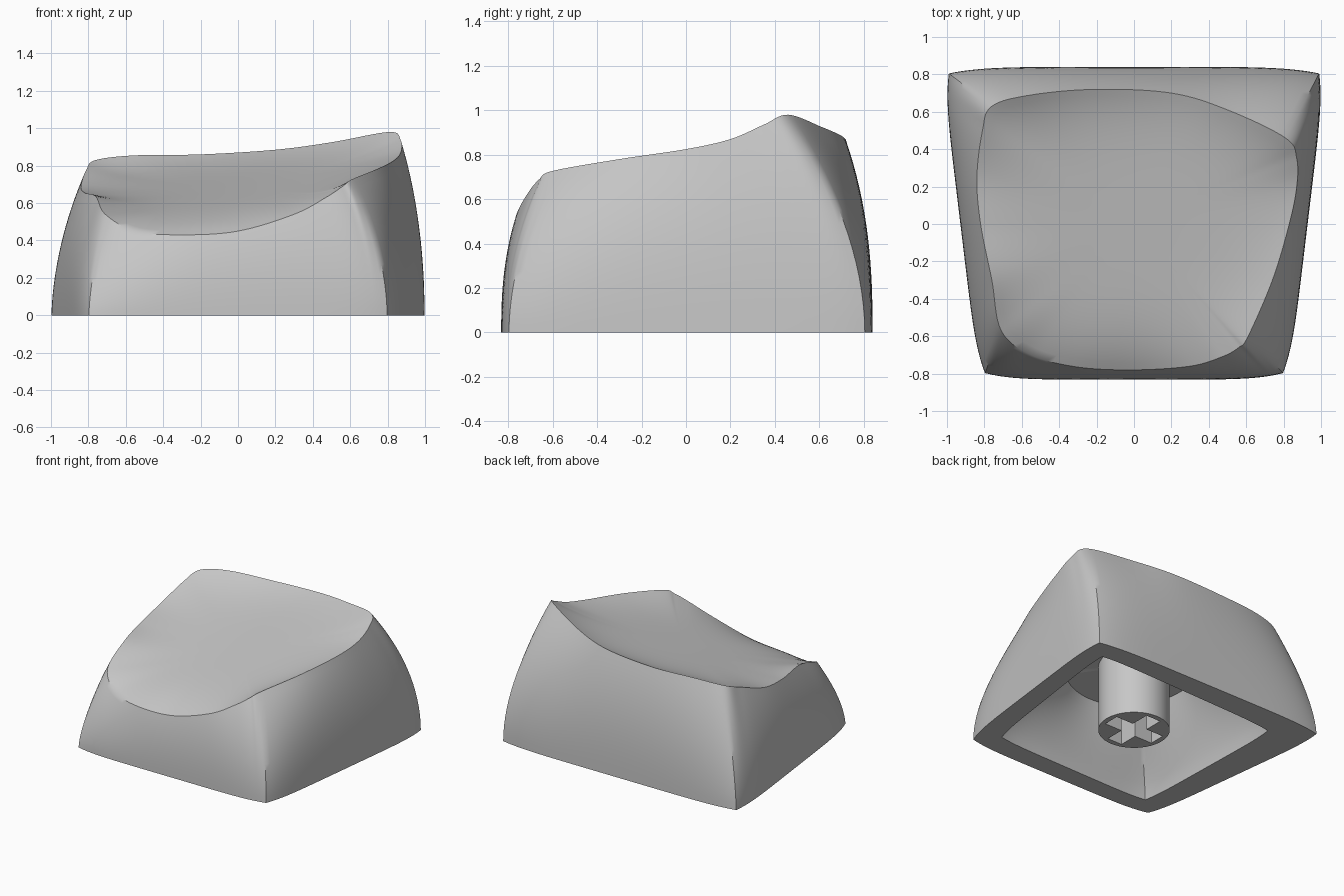
import bpy, bmesh, math
from mathutils import Vector

cube = bpy.data.objects.get("Cube")
if cube:
    bpy.data.objects.remove(cube)

COLOUR = (0.57, 0.57, 0.57, 1)
grey = bpy.data.materials.new("light_grey")
grey.use_nodes = True
grey.diffuse_color = COLOUR
grey.node_tree.nodes["Principled BSDF"].inputs["Base Color"].default_value = COLOUR

# Rim of the dished top, one list per side, each starting at its corner
RIM = [
    [(-.76, .63, .83), (-.55, .69, .855), (-.2, .72, .86), (.2, .7, .885), (.5, .61, .925)],
    [(.81, .46, .98), (.87, .35, .935), (.87, .2, .87), (.83, 0, .825), (.74, -.3, .78)],
    [(.61, -.6, .727), (.56, -.66, .69), (.47, -.71, .63), (.3, -.76, .54), (0, -.78, .45),
     (-.3, -.765, .43), (-.55, -.7, .45)],
    [(-.71, -.57, .54), (-.76, -.3, .635), (-.82, 0, .655), (-.84, .25, .69), (-.81, .5, .78)],
]
OUTER = [(-.99, .805), (.99, .805), (.797, -.797), (-.797, -.797)]
INNER = [(-.7, .62), (.85, .67), (.665, -.645), (-.665, -.67)]
STEPS = 8


def catmull(a, b, c, d, t):
    return 0.5 * (2 * b + (c - a) * t + (2 * a - 5 * b + 4 * c - d) * t ** 2
                  + (3 * b - a - 3 * c + d) * t ** 3)


def rim_loop():
    """Smooth closed rim, plus (side, fraction along the side) for each point."""
    pts = [Vector(p) for side in RIM for p in side]
    n, loop, where, i = len(pts), [], [], 0
    for s, side in enumerate(RIM):
        part = []
        for k in range(len(side)):
            quad = [pts[(i + j) % n] for j in (-1, 0, 1, 2)]
            part += [catmull(*quad, t / STEPS) for t in range(STEPS)]
            i += 1
        run = [0]
        for a, b in zip(part, part[1:] + [pts[i % n]]):
            run.append(run[-1] + (b - a).length)
        where += [(s, r / run[-1]) for r in run[:-1]]
        loop += part
    return loop, where


def bulged_loop(corners, where, bulge):
    """Four-sided outline with gently bowed sides."""
    out = []
    for s, t in where:
        a, b = Vector(corners[s]), Vector(corners[(s + 1) % 4])
        d = (b - a).normalized()
        p = a.lerp(b, t) + Vector((-d.y, d.x)) * bulge * (1 - (2 * t - 1) ** 6)
        out.append(Vector((p.x, p.y, 0)))
    return out


def floor_z(x, y):
    return .68 + .21 * y + .11 * x + .07 * x * x


def dish_point(r, s):
    """Shallow sloping floor that turns to meet the rim."""
    x, y = r.x * s, r.y * s
    return Vector((x, y, floor_z(x, y) + (r.z - floor_z(r.x, r.y)) * s ** 5))


def wall_point(b, r, u, t):
    """Wall leaning in towards the rim, fuller in the middle of each side."""
    f = t ** (1.7 + .25 * r.x + .8 * (1 - (2 * u - 1) ** 2))
    return Vector((b.x + (r.x - b.x) * f, b.y + (r.y - b.y) * f, r.z * t))


def hollow_point(p, t):
    """Underside going from the square opening to a round ceiling."""
    q = p.lerp(p.normalized() * .48, t ** 1.4)
    return Vector((q.x, q.y, (.54 + .12 * q.y) * t))


def finish(bm, name):
    bmesh.ops.recalc_face_normals(bm, faces=bm.faces)
    mesh = bpy.data.meshes.new(name)
    bm.to_mesh(mesh)
    bm.free()
    obj = bpy.data.objects.new(name, mesh)
    bpy.context.collection.objects.link(obj)
    mesh.materials.append(grey)
    bpy.ops.object.select_all(action='DESELECT')
    obj.select_set(True)
    bpy.context.view_layer.objects.active = obj
    bpy.ops.object.shade_smooth_by_angle(angle=math.radians(38))


# Cap: dish, curved walls, flat foot and hollow underside in one loft
rim, where = rim_loop()
base = bulged_loop(OUTER, where, .035)
opening = bulged_loop(INNER, where, .02)
DISH, WALL, HOLLOW = 20, 16, 10
rings = [[dish_point(r, k / DISH) for r in rim] for k in range(1, DISH + 1)]
rings += [[wall_point(b, r, w[1], 1 - k / WALL) for b, r, w in zip(base, rim, where)]
          for k in range(1, WALL + 1)]
rings += [[hollow_point(p, k / HOLLOW) for p in opening] for k in range(HOLLOW + 1)]

bm = bmesh.new()
loops = [[bm.verts.new(p) for p in ring] for ring in rings]
n = len(rim)
for lo, hi in zip(loops, loops[1:]):
    for i in range(n):
        j = (i + 1) % n
        bm.faces.new((lo[i], lo[j], hi[j], hi[i]))
for loop, z in ((loops[0], floor_z(0, 0)), (loops[-1], .54)):
    mid = bm.verts.new((0, 0, z))
    for i in range(n):
        bm.faces.new((loop[i], loop[(i + 1) % n], mid))
finish(bm, "cap")

# Stem: round post with a cross-shaped socket
bm = bmesh.new()
RADIUS, ARM, HALF, SIDES = .25, .21, .062, 48
circle = [(RADIUS * math.cos(math.tau * i / SIDES), RADIUS * math.sin(math.tau * i / SIDES))
          for i in range(SIDES)]
cross = []
for q in range(4):
    c, s = round(math.cos(q * math.pi / 2)), round(math.sin(q * math.pi / 2))
    cross += [(x * c - y * s, x * s + y * c) for x, y in ((ARM, -HALF), (ARM, HALF), (HALF, HALF))]
foot_edges = []
for outline, top in ((circle, .59), (cross, .4)):
    low, high = ([bm.verts.new((x, y, z)) for x, y in outline] for z in (.02, top))
    for i in range(len(low)):
        j = (i + 1) % len(low)
        bm.faces.new((low[i], low[j], high[j], high[i]))
        foot_edges.append(bm.edges.get((low[i], low[j])))
    bm.faces.new(high)
bmesh.ops.triangle_fill(bm, edges=foot_edges, use_beauty=True)
finish(bm, "stem")
